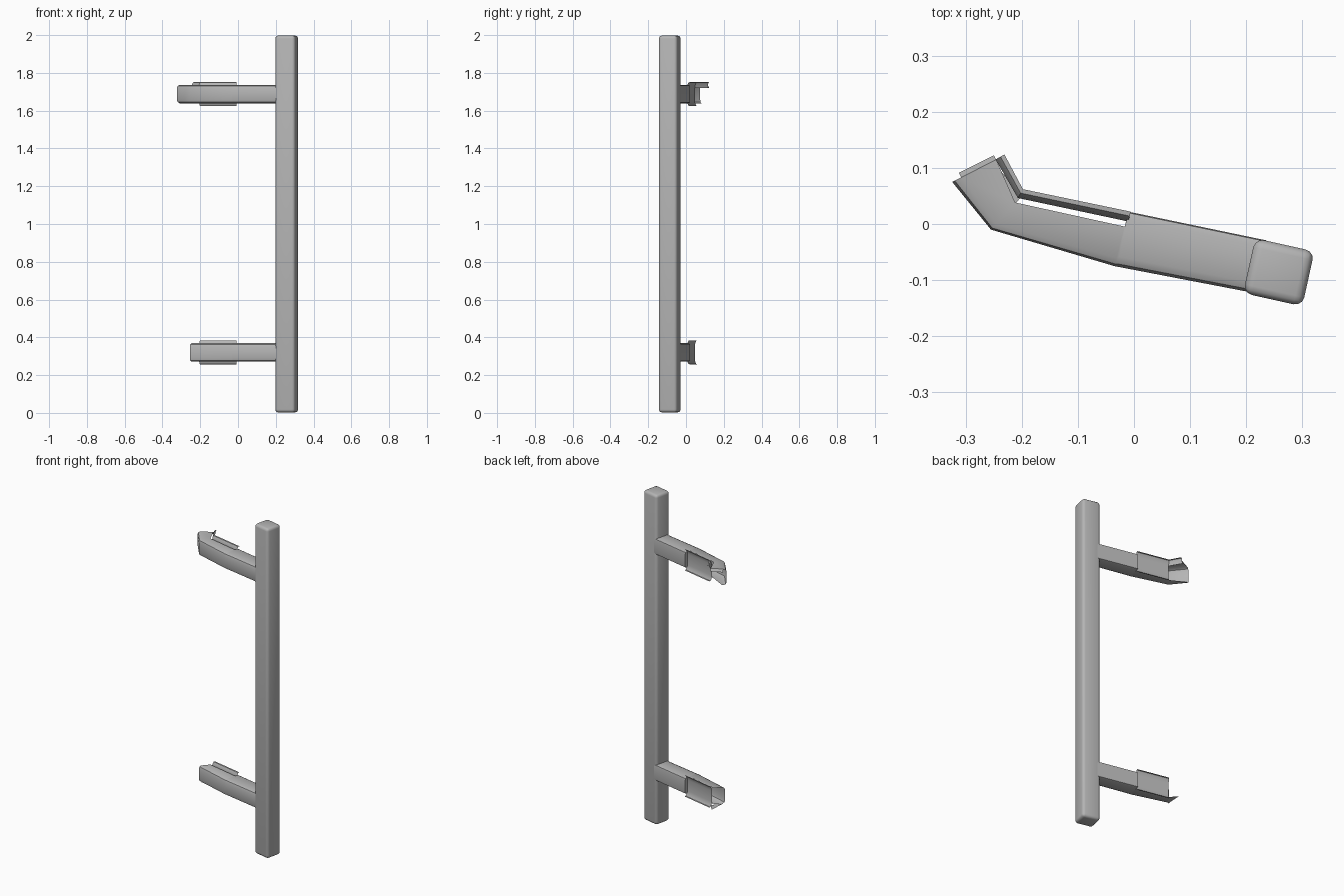
import bpy, bmesh, math
from mathutils import Vector

cube = bpy.data.objects.get("Cube")
if cube:
    bpy.data.objects.remove(cube, do_unlink=True)

grey = bpy.data.materials.new("satin grey")
grey.use_nodes = True
grey.diffuse_color = (0.46, 0.46, 0.46, 1)
grey.node_tree.nodes["Principled BSDF"].inputs["Base Color"].default_value = (0.46, 0.46, 0.46, 1)

H = 0.049  # half height of an arm


def finish(name, bm, recalc=True):
    if recalc:
        bmesh.ops.recalc_face_normals(bm, faces=bm.faces)
    mesh = bpy.data.meshes.new(name)
    bm.to_mesh(mesh)
    bm.free()
    mesh.materials.append(grey)
    obj = bpy.data.objects.new(name, mesh)
    bpy.context.collection.objects.link(obj)
    bpy.ops.object.select_all(action='DESELECT')
    obj.select_set(True)
    bpy.context.view_layer.objects.active = obj
    bpy.ops.object.shade_smooth_by_angle(angle=math.radians(35))
    return obj


def bridge(bm, a, b, skip=()):
    for i in range(len(a) - 1):
        if i not in skip:
            bm.faces.new((a[i], a[i + 1], b[i + 1], b[i]))


def post():
    bm = bmesh.new()
    bmesh.ops.create_cube(bm, size=1)
    bmesh.ops.scale(bm, vec=(0.108, 0.1, 1.995), verts=bm.verts)
    bmesh.ops.bevel(bm, geom=bm.edges[:], offset=0.016, segments=3, affect='EDGES', profile=0.5)
    obj = finish("upright_grip", bm)
    obj.location = (0.258, -0.086, 1.0)
    obj.rotation_euler.z = math.radians(-12.5)


# Arm cross-section: t runs from the back edge (0) to the front edge (1)
half = [(0, H - 0.014), (0.02, H - 0.004), (0.12, H), (0.82, H), (0.95, H - 0.006), (1, H - 0.02)]
section = half + [(t, -z) for t, z in reversed(half)]


def arm(name, z0, hooked):
    # Plan stations: front point, back point, underside cut-back
    stations = [((0.22, -0.124), (0.235, -0.029), 0),
                ((-0.03, -0.076), (-0.01, 0.022), 0),
                ((-0.035, -0.075), (-0.014, 0.005), 0),
                ((-0.255, -0.01), (-0.206, 0.045), 0)]
    if hooked:
        stations.append(((-0.324, 0.075), (-0.235, 0.12), 0.75))
    bm = bmesh.new()
    rings = []
    for f, b, cut in stations:
        f, b = Vector(f), Vector(b)
        ring = []
        for t, z in section:
            if z < 0:
                t = max(t, cut)
            p = b.lerp(f, t)
            ring.append(bm.verts.new((p.x, p.y, z0 + z)))
        rings.append(ring)
    for k in range(len(rings) - 1):
        # The outer part is an open channel, so its rear corners are left out
        open_part = k >= 2
        bridge(bm, rings[k], rings[k + 1], (0, 1, 9, 10) if open_part else ())
        if not open_part:
            bm.faces.new((rings[k][-1], rings[k][0], rings[k + 1][0], rings[k + 1][-1]))
    if hooked:
        # Chamfered rim at the end of the hook's top sheet
        end = rings[-1]
        drop = [bm.verts.new(v.co + Vector((-0.004, 0.008, -0.016))) for v in end[2:4]]
        bm.faces.new((end[2], end[3], drop[1], drop[0]))
    finish(name, bm)


# Flared rear channel: offset from the back edge, height
lip = [(0, H + 0.014), (-0.008, H + 0.013), (-0.014, H + 0.003), (-0.018, H - 0.016)]
channel = lip + [(d, -z) for d, z in reversed(lip)]


def rear_channel(name, z0, hooked):
    bm = bmesh.new()
    path = [((-0.006, 0.022), (0.21, 0.98)), ((-0.198, 0.062), (0.5, 0.87))]
    if hooked:
        path.append(((-0.231, 0.124), (0.87, 0.5)))
    rings = []
    for (x, y), n in path:
        rings.append([bm.verts.new((x + d * n[0], y + d * n[1], z0 + z)) for d, z in channel])
    bridge(bm, rings[0], rings[1])
    if hooked:
        bridge(bm, rings[1], rings[2], range(3, 7))
    finish(name, bm)


def lower_tongue(z0):
    # Thin pointed tab under the lower arm
    bm = bmesh.new()
    z = z0 - H - 0.004
    bm.faces.new([bm.verts.new((x, y, z)) for x, y in ((-0.245, -0.005), (-0.2, 0.05), (-0.238, 0.095))])
    finish("lower_tongue", bm, False)


post()
for label, height, hooked in (("upper", 1.688, True), ("lower", 0.32, False)):
    arm(label + "_arm", height, hooked)
    rear_channel(label + "_rear_channel", height, hooked)
lower_tongue(0.32)
